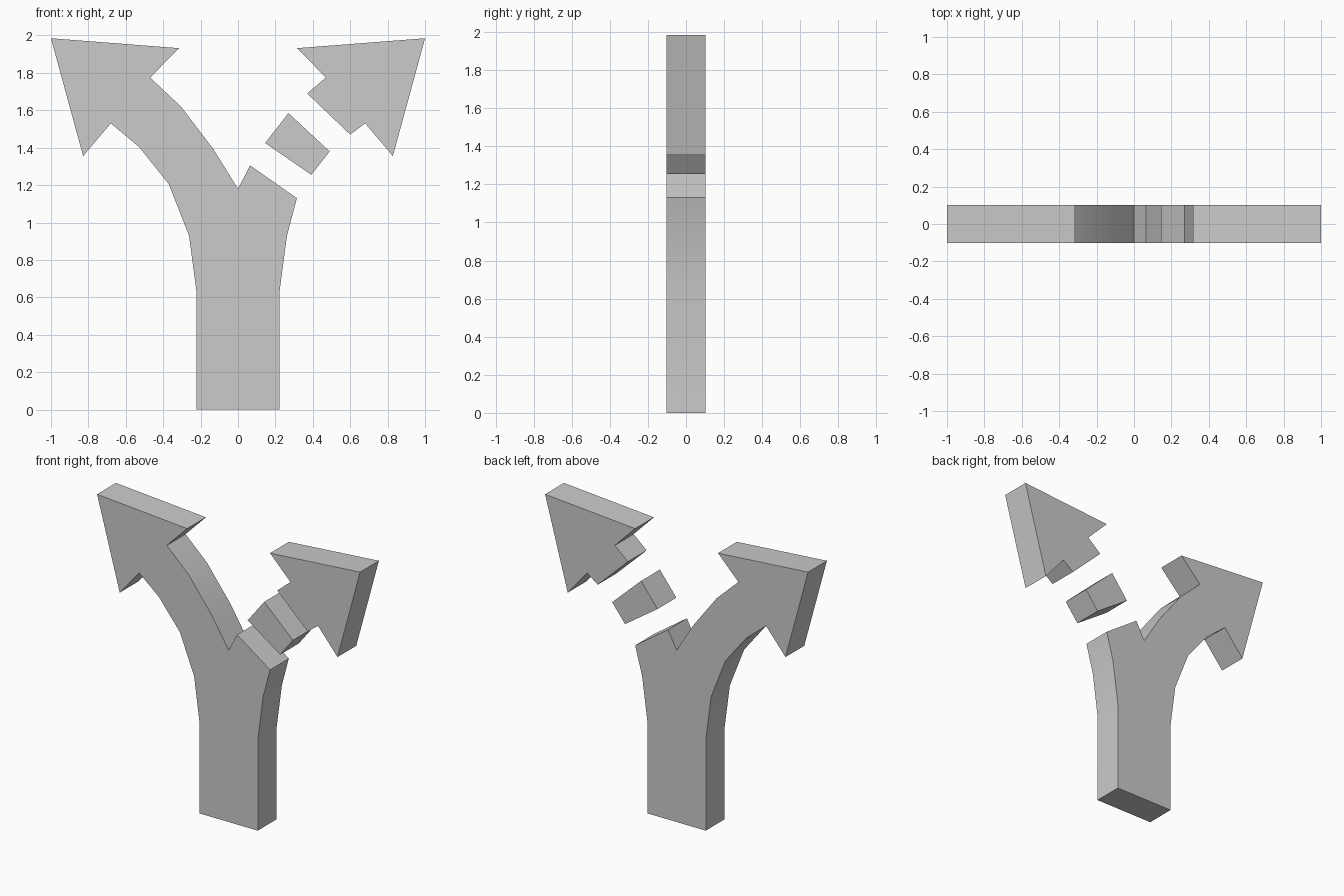
import bpy, bmesh, math
from mathutils import Vector

if "Cube" in bpy.data.objects:
    bpy.data.objects.remove(bpy.data.objects["Cube"])

HALF = 0.102  # half thickness


def mirror(points):
    return [(-x, z) for x, z in reversed(points)]


def plate(name, outline):
    """Extrude a front-view (x, z) outline along y."""
    bm = bmesh.new()
    face = bm.faces.new([bm.verts.new((x, -HALF, z)) for x, z in outline])
    new = bmesh.ops.extrude_face_region(bm, geom=[face], use_keep_orig=True)["geom"]
    bmesh.ops.translate(bm, vec=Vector((0, 2 * HALF, 0)),
                        verts=[v for v in new if isinstance(v, bmesh.types.BMVert)])
    bmesh.ops.recalc_face_normals(bm, faces=bm.faces)
    mesh = bpy.data.meshes.new(name)
    bm.to_mesh(mesh)
    bm.free()
    ob = bpy.data.objects.new(name, mesh)
    bpy.context.collection.objects.link(ob)
    bpy.ops.object.select_all(action='DESELECT')
    ob.select_set(True)
    bpy.context.view_layer.objects.active = ob
    bpy.ops.object.shade_smooth_by_angle(angle=math.radians(30))
    return ob


# Shared outlines: arrow point and the flared side of the stem
head = [(0.47, 1.775), (0.315, 1.932), (1.0, 1.985), (0.828, 1.355), (0.68, 1.53)]
stem_side = [(0.222, 0), (0.222, 0.63), (0.262, 0.93)]

# Stem with the solid left branch and the cut right stub
stub = [(0.315, 1.13), (0.065, 1.305), (0, 1.18)]
inner_curve = [(-0.13, 1.39), (-0.305, 1.62)]
outer_curve = [(-0.53, 1.405), (-0.37, 1.205)]
left_head = [(-x, z) for x, z in head]
plate("stem_and_left_arrow",
      stem_side + stub + inner_curve + left_head + outer_curve + mirror(stem_side))

# Loose dash of the broken right branch
plate("right_dash", [(0.27, 1.585), (0.49, 1.38), (0.392, 1.255), (0.145, 1.425)])

# Right arrow point with its short tail
plate("right_arrow_head", head + [(0.6, 1.47), (0.37, 1.69)])
